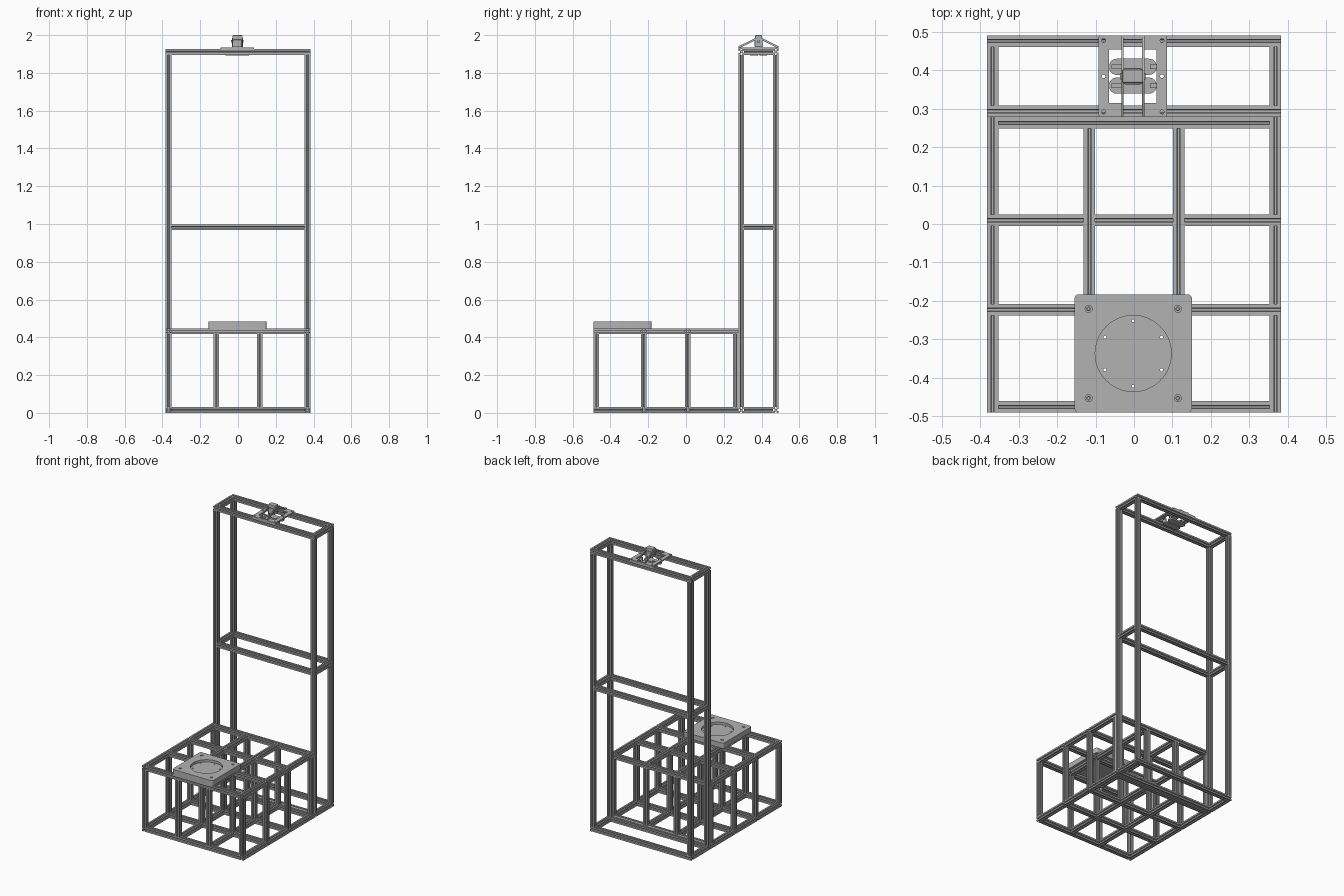
import bpy, bmesh, math
from mathutils import Vector

cube = bpy.data.objects.get("Cube")
if cube:
    bpy.data.objects.remove(cube, do_unlink=True)


def material(name, value):
    m = bpy.data.materials.new(name)
    m.use_nodes = True
    colour = (value, value, value, 1)
    m.diffuse_color = colour
    m.node_tree.nodes["Principled BSDF"].inputs["Base Color"].default_value = colour
    return m


GREY = material("aluminium_grey", 0.45)


def add(name, mesh):
    ob = bpy.data.objects.new(name, mesh)
    bpy.context.collection.objects.link(ob)
    mesh.materials.clear()
    mesh.materials.append(GREY)
    return ob


def prism(name, points, move):
    """Extrude a closed loop of 3D points along a vector."""
    bm = bmesh.new()
    face = bm.faces.new([bm.verts.new(p) for p in points])
    new = bmesh.ops.extrude_face_region(bm, geom=[face])["geom"]
    verts = [g for g in new if isinstance(g, bmesh.types.BMVert)]
    bmesh.ops.translate(bm, verts=verts, vec=move)
    bmesh.ops.recalc_face_normals(bm, faces=bm.faces)
    mesh = bpy.data.meshes.new(name)
    bm.to_mesh(mesh)
    bm.free()
    return add(name, mesh)


def box(name, lo, hi):
    pts = [(lo[0], lo[1]), (hi[0], lo[1]), (hi[0], hi[1]), (lo[0], hi[1])]
    return prism(name, [(x, y, lo[2]) for x, y in pts], (0, 0, hi[2] - lo[2]))


# Slotted square section, one quarter turned four times
H = 0.015
L = H - 0.003
quarter = [(0.0065, 0.003), (L, 0.0075), (L, 0.0043), (H, 0.0043), (H, H)]
quarter += [(y, x) for x, y in reversed(quarter[:-1])]
SECTION = []
for turn in range(4):
    for x, y in quarter:
        for _ in range(turn):
            x, y = -y, x
        SECTION.append((x, y))


def bar(name, start, end):
    start, end = Vector(start), Vector(end)
    d = (end - start).normalized()
    u = Vector((d.y, d.z, d.x))
    v = d.cross(u)
    prism(name, [start + u * x + v * y for x, y in SECTION], end - start)


def circle(cx, cy, r, n=32):
    return [(cx + r * math.cos(math.tau * i / n), cy + r * math.sin(math.tau * i / n)) for i in range(n)]


def rounded(x0, x1, y0, y1, r, n=6):
    pts = []
    corners = ((x1 - r, y1 - r), (x0 + r, y1 - r), (x0 + r, y0 + r), (x1 - r, y0 + r))
    for k, (cx, cy) in enumerate(corners):
        for i in range(n + 1):
            a = math.pi / 2 * (k + i / n)
            pts.append((cx + r * math.cos(a), cy + r * math.sin(a)))
    return pts


def sheet(name, outlines, z0, z1):
    """Flat plate: first outline is the edge, the rest are holes."""
    cu = bpy.data.curves.new(name, 'CURVE')
    cu.dimensions = '2D'
    cu.fill_mode = 'BOTH'
    cu.extrude = (z1 - z0) / 2
    for pts in outlines:
        sp = cu.splines.new('POLY')
        sp.points.add(len(pts) - 1)
        for p, (x, y) in zip(sp.points, pts):
            p.co = (x, y, 0, 1)
        sp.use_cyclic_u = True
    tmp = bpy.data.objects.new("outline", cu)
    bpy.context.collection.objects.link(tmp)
    bpy.context.view_layer.update()
    mesh = bpy.data.meshes.new_from_object(tmp.evaluated_get(bpy.context.evaluated_depsgraph_get()))
    bpy.data.objects.remove(tmp, do_unlink=True)
    ob = add(name, mesh)
    ob.location.z = (z0 + z1) / 2
    return ob


# Base frame: two grids of bars joined by posts
X, XI = 0.368, 0.116
ROWS = [-0.476, -0.223, 0.010, 0.263]
BASE_TOP = 0.432
for level, z in (("lower", H), ("upper", BASE_TOP)):
    for y in (ROWS[0], ROWS[-1]):
        bar(f"{level}_end_bar", (H - X, y, z), (X - H, y, z))
    for y in ROWS[1:3]:
        for a, b in ((-X - H, -XI - H), (H - XI, XI - H), (XI + H, X + H)):
            bar(f"{level}_cross_bar", (a, y, z), (b, y, z))
    for x in (-XI, XI):
        bar(f"{level}_inner_rail", (x, ROWS[0] + H, z), (x, ROWS[-1] - H, z))
    for x in (-X, X):
        for i in range(3):
            a = ROWS[i] + (-H if i == 0 else H)
            b = ROWS[i + 1] + (H if i == 2 else -H)
            bar(f"{level}_side_rail", (x, a, z), (x, b, z))
for x in (-X, -XI, XI, X):
    for y in ROWS:
        bar("base_post", (x, y, 2 * H), (x, y, BASE_TOP - H))

# Tall rear tower
TY = (0.293, 0.476)
TOP = 1.911
for level, z in (("bottom", H), ("top", TOP)):
    for y in TY:
        bar(f"tower_{level}_bar", (-X - H, y, z), (X + H, y, z))
for y in TY:
    bar("tower_middle_bar", (H - X, y, 0.982), (X - H, y, 0.982))
for x in (-X, X):
    for y in TY:
        bar("tower_post", (x, y, 2 * H), (x, y, TOP - H))
    for z in (H, 0.982, TOP):
        bar("tower_side_bar", (x, TY[0] + H, z), (x, TY[1] - H, z))

# Thick mounting plate with a round recess
CX, CY = -0.002, -0.337
edge = rounded(CX - 0.153, CX + 0.153, CY - 0.154, CY + 0.154, 0.012)
bolts = [(CX + sx * 0.116, CY + sy * 0.116) for sx in (-1, 1) for sy in (-1, 1)]
screw_holes = [circle(CX + 0.085 * math.sin(i * math.tau / 6), CY + 0.085 * math.cos(i * math.tau / 6), 0.004, 12)
               for i in range(6)]
sheet("mounting_plate_floor", [edge] + screw_holes, 0.447, 0.467)
sheet("mounting_plate_rim", [edge, circle(CX, CY, 0.099, 64)] + [circle(x, y, 0.009, 20) for x, y in bolts],
      0.467, 0.483)
for x, y in bolts:
    sheet("plate_bolt", [circle(x, y, 0.006, 20), circle(x, y, 0.003, 6)], 0.465, 0.481)

# Tower-top plate with an opening in the shape of a cross
MY = 0.3845
PX = -0.003
cross = [(0.024, 0.098), (0.024, 0.07), (0.062, 0.07)]
opening = cross + [(x, -y) for x, y in reversed(cross)]
opening += [(-x, -y) for x, y in cross] + [(-x, y) for x, y in reversed(cross)]
opening = [(PX + x, MY + y) for x, y in opening]
top_holes = [circle(PX + sx * 0.076, MY + sy * 0.093, 0.005, 16) for sx in (-1, 1) for sy in (-1, 0, 1)]
sheet("head_plate", [rounded(PX - 0.089, PX + 0.089, MY - 0.1065, MY + 0.1065, 0.006), opening] + top_holes,
      TOP + H, TOP + H + 0.009)

# Rounded pads slung below the plate
for s in (-1, 1):
    y = MY + s * 0.0245
    sheet("hanging_pad", [rounded(PX - 0.062, PX + 0.062, y - 0.021, y + 0.021, 0.02)], 1.892, 1.902)
    for sx in (-1, 1):
        x = PX + sx * 0.05
        sheet("pad_spacer", [circle(x, y, 0.006, 16)], 1.902, 1.926)
        box("pad_bracket", (x - 0.006, y - 0.006, 1.922), (x + 0.02, y + 0.006, 1.926))

# Sloping bridge rails carrying the head
Z0 = TOP + H + 0.009
slope = [(0.106, Z0), (0.106, Z0 + 0.006), (0.016, Z0 + 0.05)]
inner = [(0.012, Z0 + 0.04), (0.094, Z0)]
outline = slope + [(-y, z) for y, z in reversed(slope)]
outline += [(-y, z) for y, z in reversed(inner)] + inner
for sx in (-1, 1):
    prism("bridge_rail", [(PX + sx * 0.027 - 0.003, MY + y, z) for y, z in outline], (0.006, 0, 0))
    box("bridge_foot", (PX - 0.03, MY + sx * 0.101 - 0.005, Z0), (PX + 0.03, MY + sx * 0.101 + 0.005, Z0 + 0.004))

# Head block with a narrower cap and side pivots
for name, hx, hy, z0, z1 in (("head_block", 0.024, 0.021, 1.937, 1.976), ("head_cap", 0.027, 0.018, 1.976, 2.0)):
    ob = box(name, (PX - hx, MY - hy, z0), (PX + hx, MY + hy, z1))
    bev = ob.modifiers.new("soft_edges", 'BEVEL')
    bev.width = 0.004
    bev.segments = 2
box("head_pivot", (PX - 0.033, MY - 0.008, 1.96), (PX + 0.033, MY + 0.008, 1.974))
